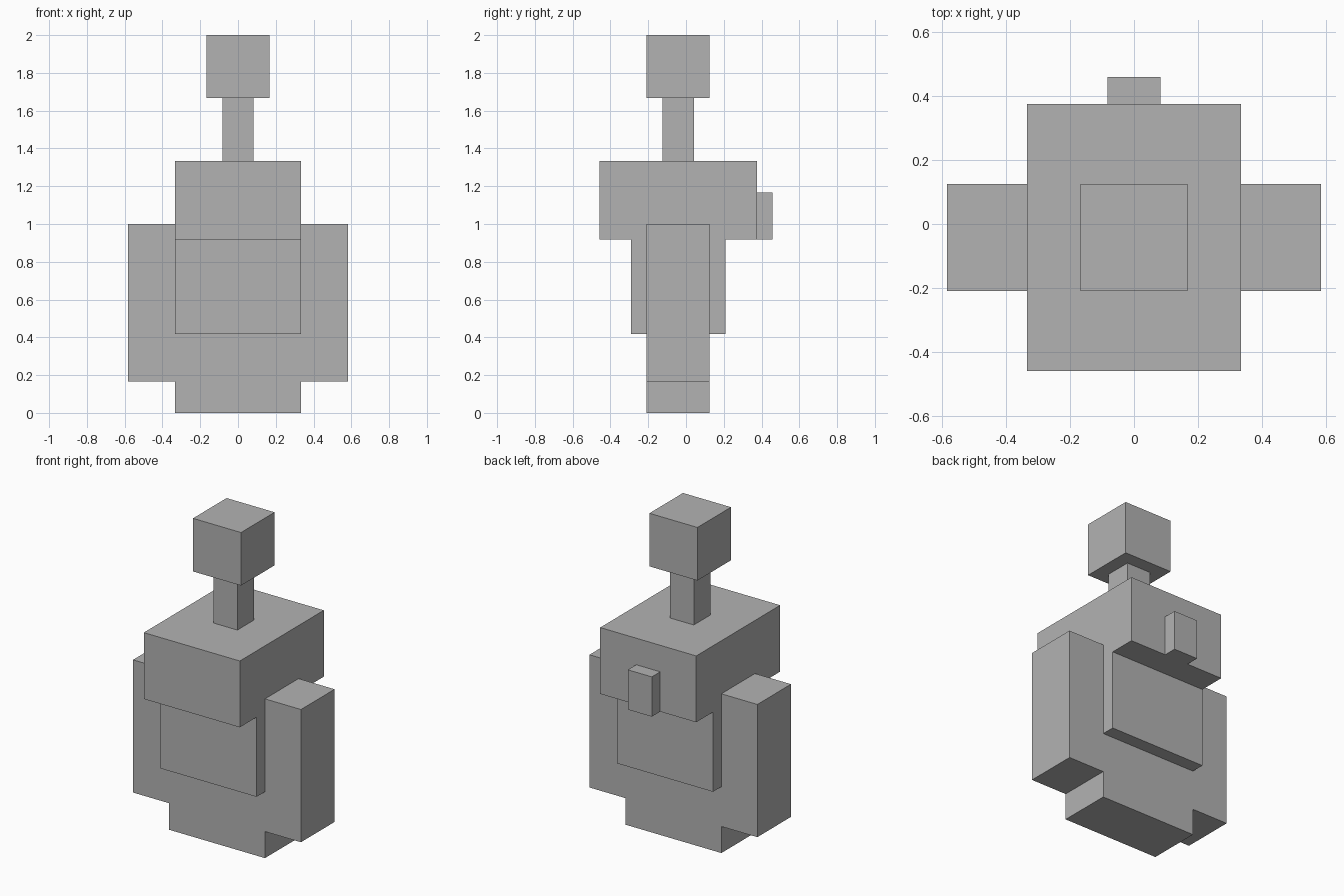
import bpy
from mathutils import Vector

cube = bpy.data.objects.get("Cube")
if cube:
    bpy.data.objects.remove(cube, do_unlink=True)

U = 1 / 24  # block grid step

grey = bpy.data.materials.new("plain grey")
grey.use_nodes = True
colour = (0.45, 0.45, 0.45, 1)
grey.diffuse_color = colour
grey.node_tree.nodes["Principled BSDF"].inputs["Base Color"].default_value = colour


def block(name, low, high):
    """Box between two corners given in grid steps."""
    low, high = Vector(low) * U, Vector(high) * U
    bpy.ops.mesh.primitive_cube_add(size=1, location=(low + high) / 2)
    ob = bpy.context.object
    ob.name = name
    ob.scale = high - low
    bpy.ops.object.transform_apply(location=False, rotation=False, scale=True)
    ob.data.materials.append(grey)
    return ob


# Lower body and torso
block("legs", (-8, -5, 0), (8, 3, 10))
block("torso", (-8, -7, 10), (8, 5, 22))

# Head with the small block on its back
block("head", (-8, -11, 22), (8, 9, 32))
block("back_block", (-2, 9, 22), (2, 11, 28))

# Stalk and cube on top of the head
block("stalk", (-2, -3, 32), (2, 1, 40))
block("top_cube", (-4, -5, 40), (4, 3, 48))

# Arms on both sides
block("left_arm", (8, -5, 4), (14, 3, 24))
block("right_arm", (-14, -5, 4), (-8, 3, 24))
